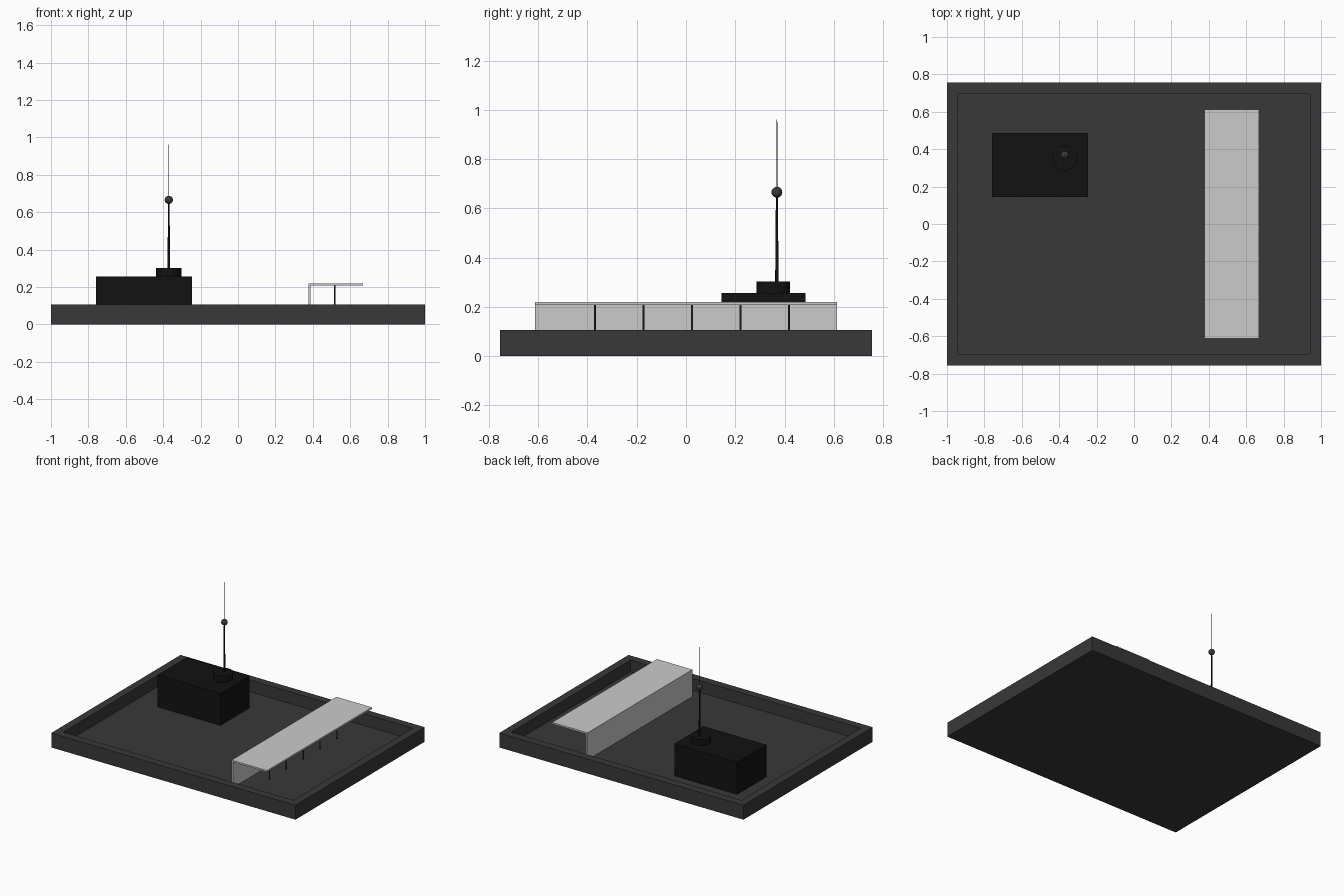
import bpy, bmesh

if "Cube" in bpy.data.objects:
    bpy.data.objects.remove(bpy.data.objects["Cube"])


def material(name, value):
    m = bpy.data.materials.new(name)
    m.diffuse_color = (value, value, value, 1)
    m.use_nodes = True
    m.node_tree.nodes["Principled BSDF"].inputs["Base Color"].default_value = m.diffuse_color
    return m


slate = material("dark_grey", 0.04)
black = material("near_black", 0.006)


def box(name, lo, hi, mat=None):
    bpy.ops.mesh.primitive_cube_add(size=1, location=[(a + b) / 2 for a, b in zip(lo, hi)])
    o = bpy.context.object
    o.name = name
    o.scale = [b - a for a, b in zip(lo, hi)]
    bpy.ops.object.transform_apply(location=False, rotation=False, scale=True)
    if mat:
        o.data.materials.append(mat)
    return o


def rod(name, x, y, z0, z1, r0, r1, mat, sides=12):
    bpy.ops.mesh.primitive_cone_add(vertices=sides, radius1=r0, radius2=r1, depth=z1 - z0,
                                    location=(x, y, (z0 + z1) / 2))
    o = bpy.context.object
    o.name = name
    o.data.materials.append(mat)
    bpy.ops.object.shade_smooth_by_angle()
    return o


FLOOR = 0.02

# Roof slab: top face inset to form the parapet, then sunk to the floor
slab = box("roof_slab", (-1, -0.756, 0), (1, 0.756, 0.107), slate)
bm = bmesh.new()
bm.from_mesh(slab.data)
top = max(bm.faces, key=lambda f: f.calc_center_median().z)
bmesh.ops.inset_region(bm, faces=[top], thickness=0.082)
floor = bmesh.ops.extrude_face_region(bm, geom=[top])["geom"]
bmesh.ops.translate(bm, vec=(0, 0, FLOOR - 0.107),
                    verts=[v for v in floor if isinstance(v, bmesh.types.BMVert)])
bmesh.ops.delete(bm, geom=[top], context='FACES') if top.is_valid else None
bm.to_mesh(slab.data)
bm.free()

# Rooftop plant box
box("plant_box", (-0.76, 0.145, FLOOR), (-0.245, 0.486, 0.257), black)

# Antenna: round base, tapered mast, ball and thin whip
rod("antenna_base", -0.37, 0.354, 0.25, 0.303, 0.068, 0.068, black, 24)
rod("antenna_mast", -0.37, 0.369, 0.30, 0.66, 0.007, 0.004, black)
rod("antenna_whip", -0.37, 0.369, 0.66, 0.962, 0.0025, 0.0015, black, 8)
bpy.ops.mesh.primitive_uv_sphere_add(segments=16, ring_count=10, radius=0.022,
                                     location=(-0.37, 0.369, 0.666))
ball = bpy.context.object
ball.name = "antenna_ball"
ball.data.materials.append(slate)
bpy.ops.object.shade_smooth_by_angle()

# Open shelter: back wall and canopy as one L profile, with a row of posts
profile = [(0.377, FLOOR), (0.388, FLOOR), (0.388, 0.208), (0.667, 0.208), (0.667, 0.22), (0.377, 0.22)]
bm = bmesh.new()
face = bm.faces.new([bm.verts.new((x, -0.613, z)) for x, z in profile])
ext = bmesh.ops.extrude_face_region(bm, geom=[face])["geom"]
bmesh.ops.translate(bm, vec=(0, 1.226, 0), verts=[v for v in ext if isinstance(v, bmesh.types.BMVert)])
if not any(f.normal.y < -0.9 for f in bm.faces):
    bm.faces.new([v for v in face.verts])
bmesh.ops.recalc_face_normals(bm, faces=bm.faces)
mesh = bpy.data.meshes.new("shelter_canopy")
bm.to_mesh(mesh)
bm.free()
bpy.context.collection.objects.link(bpy.data.objects.new("shelter_canopy", mesh))

for i in range(5):
    rod(f"shelter_post_{i + 1}", 0.517, -0.37 + 0.197 * i, FLOOR, 0.21, 0.004, 0.004, slate)
